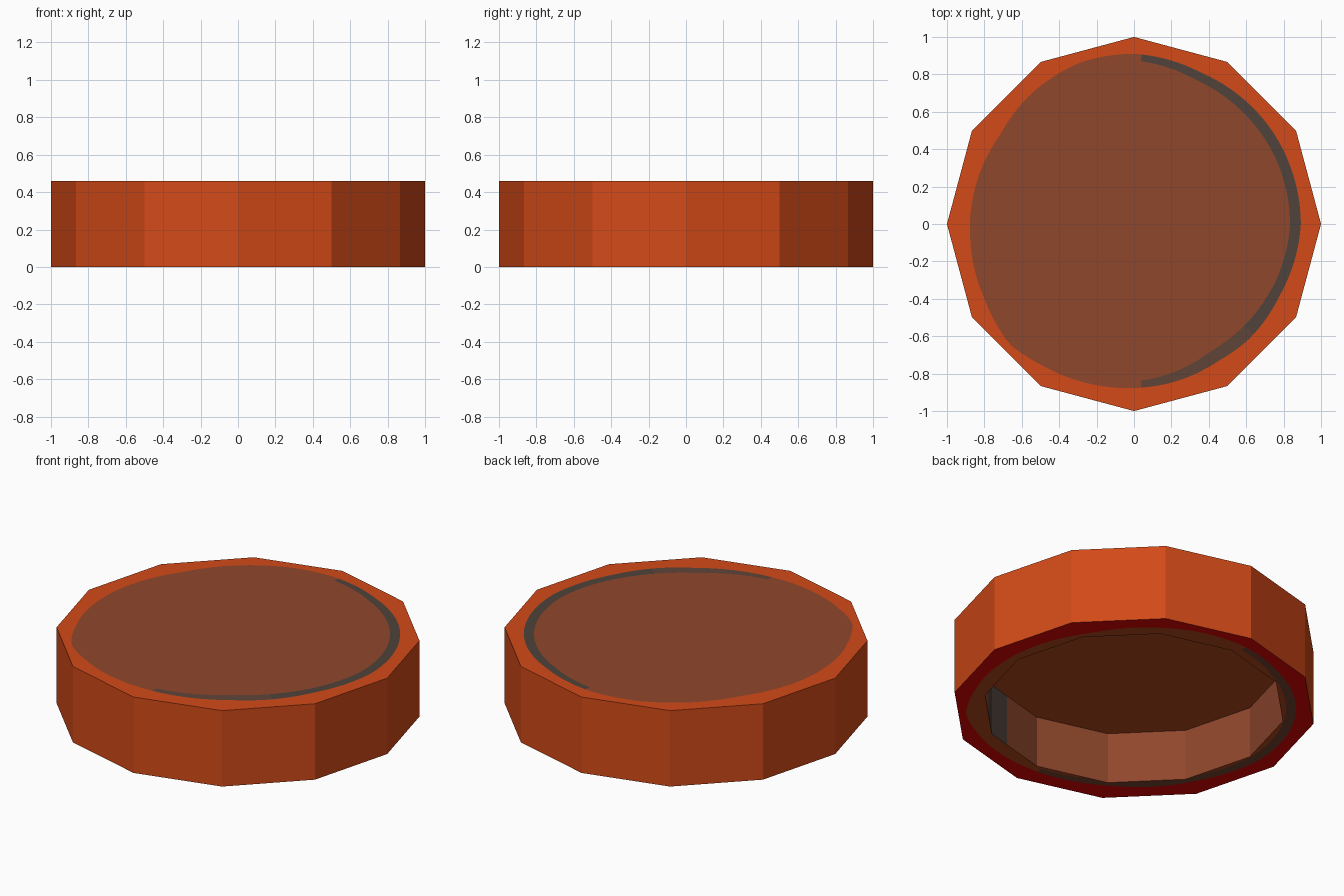
import bpy, bmesh, math

if "Cube" in bpy.data.objects:
    bpy.data.objects.remove(bpy.data.objects["Cube"])

H, DEPTH, HOLE_R, N = 0.46, 0.31, 0.83, 144   # height, recess depth, recess radius, samples

# colours
COLS = [("burnt orange", (0.65, 0.068, 0.009)), ("brown", (0.28, 0.063, 0.025)),
        ("dark grey", (0.08, 0.056, 0.044)), ("grey brown", (0.115, 0.06, 0.04)),
        ("deep red", (0.75, 0.001, 0.001)), ("rust brown", (0.45, 0.064, 0.013)),
        ("dark brown", (0.18, 0.06, 0.03))]
ORANGE, BROWN, GREY, GREYBROWN, RED, RUST, DARK = range(7)

# painted disc outline: angle in degrees, radius
OUT = [(0, .892), (41, .89), (66, .885), (90, .91), (108, .91), (129, .886), (146, .86),
       (164, .87), (186, .88), (207, .894), (224, .925), (238, .90), (256, .885), (270, .877),
       (286, .87), (302, .86), (315, .87), (334, .868), (360, .892)]
# brush stroke width by angle
WIDTH = [(0, .058), (45, .055), (70, .045), (90, .035), (270, .035), (285, .05),
         (300, .065), (315, .07), (335, .055), (360, .058)]


def lookup(table, a):
    a %= 360
    for (a0, r0), (a1, r1) in zip(table, table[1:]):
        if a0 <= a <= a1:
            return r0 + (r1 - r0) * (a - a0) / (a1 - a0)


def disc_r(a):
    return lookup(OUT, a)


def stroke_r(a):
    return disc_r(a) - lookup(WIDTH, a)


def poly_r(a, r):
    """Radius of a twelve-sided outline at an angle."""
    return r * math.cos(math.radians(15)) / math.cos(math.radians(a % 30 - 15))


def paint(a):
    """Colour of the brush stroke on the +x half."""
    a %= 360
    if a < 88 or a > 318:
        return GREY
    return GREYBROWN if a > 272 else BROWN


bm = bmesh.new()
ANG = [i * 360 / N for i in range(N)]


def ring(rfun, z):
    return [bm.verts.new((rfun(a) * math.cos(math.radians(a)),
                          rfun(a) * math.sin(math.radians(a)), z)) for a in ANG]


def bridge(r0, r1, colour):
    for i in range(N):
        j = (i + 1) % N
        f = bm.faces.new((r0[i], r0[j], r1[j], r1[i]))
        f.material_index = colour(ANG[i] + 180 / N)


def flip(a):
    return 180 - a


# top face: brown disc, brush stroke, orange rim
top_in = ring(stroke_r, H)
top_disc = ring(disc_r, H)
top_rim = ring(lambda a: poly_r(a, 1), H)
bm.faces.new(top_in).material_index = BROWN
bridge(top_in, top_disc, paint)
bridge(top_disc, top_rim, lambda a: ORANGE)

# outer wall
base_rim = ring(lambda a: poly_r(a, 1), 0)
bridge(top_rim, base_rim, lambda a: ORANGE)

# underside: red rim, mirrored stroke, rust lip
base_disc = ring(lambda a: disc_r(flip(a)), 0)
base_in = ring(lambda a: max(stroke_r(flip(a)), poly_r(a, HOLE_R) + 0.003), 0)
hole = ring(lambda a: poly_r(a, HOLE_R), 0)
bridge(base_rim, base_disc, lambda a: RED)
bridge(base_disc, base_in, lambda a: RUST if paint(flip(a)) == BROWN else DARK)
bridge(base_in, hole, lambda a: RUST)

# recess wall and ceiling
ceil = ring(lambda a: poly_r(a, HOLE_R), DEPTH)
bridge(hole, ceil, lambda a: GREY if 291 < a < 316 else BROWN)
bm.faces.new(ceil).material_index = RUST

bmesh.ops.recalc_face_normals(bm, faces=bm.faces)
me = bpy.data.meshes.new("round_cap")
bm.to_mesh(me)
bm.free()
for name, c in COLS:
    m = bpy.data.materials.new(name)
    m.diffuse_color = (*c, 1)
    m.use_nodes = True
    m.node_tree.nodes["Principled BSDF"].inputs["Base Color"].default_value = m.diffuse_color
    me.materials.append(m)
bpy.context.collection.objects.link(bpy.data.objects.new("round_cap", me))
